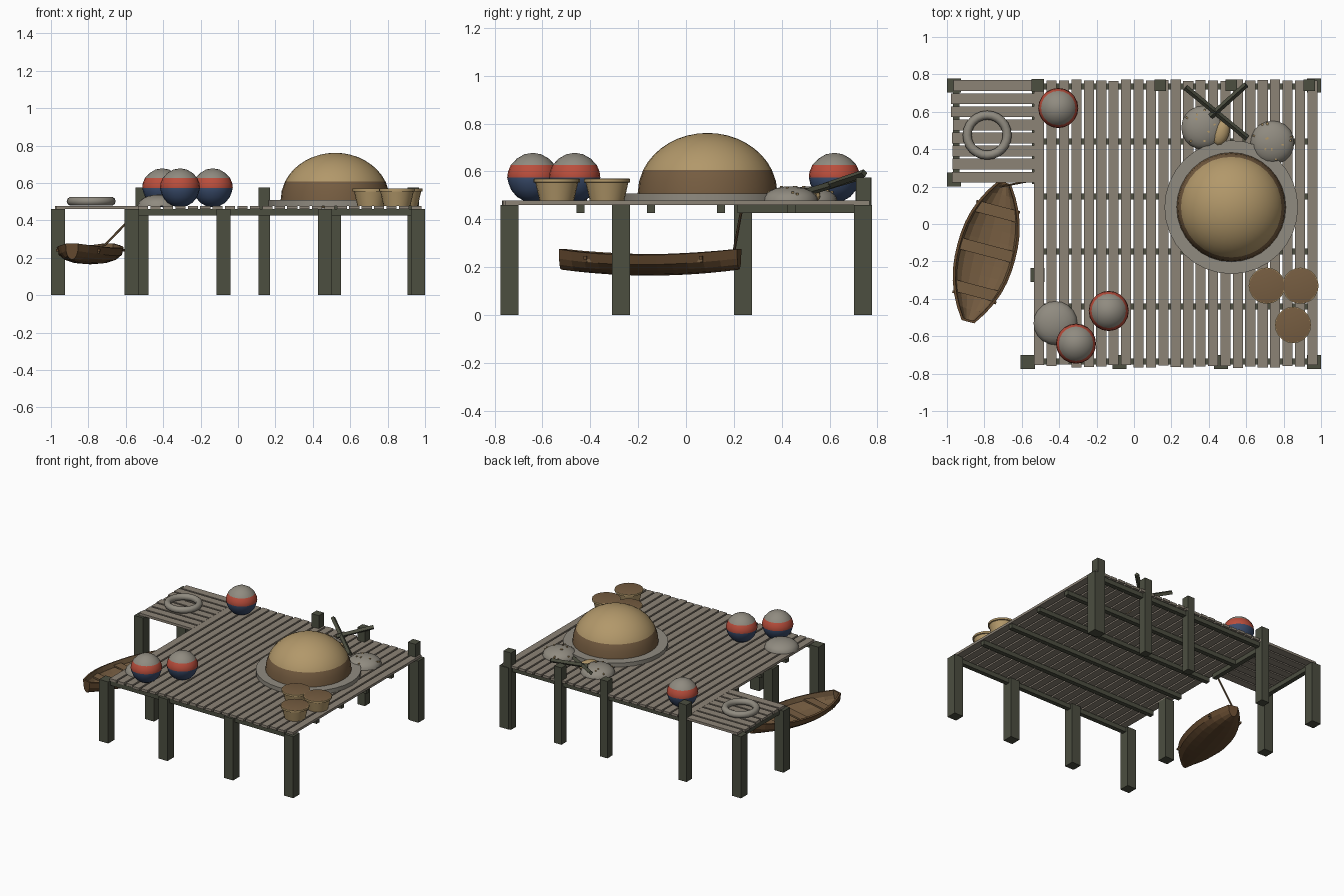
import bpy, bmesh, math, random
from mathutils import Vector, Matrix

random.seed(4)
if "Cube" in bpy.data.objects:
    bpy.data.objects.remove(bpy.data.objects["Cube"])


def material(name, *rgb):
    col = [(c / 255 / 12.92 if c < 10 else ((c / 255 + 0.055) / 1.055) ** 2.4) for c in rgb] + [1]
    m = bpy.data.materials.new(name)
    m.use_nodes = True
    m.diffuse_color = col
    m.node_tree.nodes["Principled BSDF"].inputs["Base Color"].default_value = col
    return m


PLANK = material("weathered plank", 140, 131, 118)
POST = material("dark timber", 76, 78, 64)
GREY = material("pale grey", 144, 139, 128)
TAN = material("straw tan", 178, 152, 106)
BROWN = material("warm brown", 118, 93, 65)
HULL = material("boat brown", 98, 72, 46)
RED = material("faded red", 186, 78, 60)
BLUE = material("navy blue", 58, 76, 108)


def finish(name, bm, mats, loc=(0, 0, 0), smooth=None):
    bmesh.ops.recalc_face_normals(bm, faces=bm.faces)
    me = bpy.data.meshes.new(name)
    bm.to_mesh(me)
    bm.free()
    for m in mats:
        me.materials.append(m)
    ob = bpy.data.objects.new(name, me)
    ob.location = loc
    bpy.context.collection.objects.link(ob)
    if smooth:
        bpy.ops.object.select_all(action='DESELECT')
        ob.select_set(True)
        bpy.context.view_layer.objects.active = ob
        bpy.ops.object.shade_smooth_by_angle(angle=math.radians(smooth))
    return ob


def box(name, centre, size, mat):
    bm = bmesh.new()
    bmesh.ops.create_cube(bm, size=1)
    bmesh.ops.scale(bm, vec=size, verts=bm.verts)
    return finish(name, bm, [mat], centre)


def lathe(name, profile, loc, mats, rule=lambda c: 0, steps=24, smooth=35):
    """Spin an (r, z) profile around the upright axis."""
    bm = bmesh.new()
    vs = [bm.verts.new((r, 0, z)) for r, z in profile]
    es = [bm.edges.new(p) for p in zip(vs, vs[1:])]
    bmesh.ops.spin(bm, geom=vs + es, cent=(0, 0, 0), axis=(0, 0, 1),
                   angle=math.tau, steps=steps, use_merge=False)
    bmesh.ops.remove_doubles(bm, verts=bm.verts, dist=1e-4)
    for f in bm.faces:
        f.material_index = rule(f.calc_center_median())
    return finish(name, bm, mats, loc, smooth)


def stick(name, a, b, width, mat, sides=4):
    a, b = Vector(a), Vector(b)
    bm = bmesh.new()
    bmesh.ops.create_cone(bm, cap_ends=True, segments=sides, radius1=width / 2,
                          radius2=width / 2, depth=(b - a).length)
    ob = finish(name, bm, [mat], (a + b) / 2)
    ob.rotation_euler = (b - a).to_track_quat('Z', 'Y').to_euler()
    return ob


DECK = 0.478

# Deck planks
for i in range(23):
    front, back = -0.75 - random.uniform(0, 0.02), 0.765 + random.uniform(0, 0.008)
    box("deck_plank", (-0.507 + i * 0.0664, (front + back) / 2, 0.469),
        (0.054, back - front, 0.018), PLANK)
for i in range(8):
    left = -0.98 + random.uniform(0, 0.02)
    box("side_plank", ((left - 0.535) / 2, 0.74 - i * 0.07, 0.469),
        (-0.535 - left, 0.058, 0.018), PLANK)

# Beams below the planks
for i in range(6):
    box("cross_beam", (0.22, -0.735 + i * 0.294, 0.443), (1.5, 0.033, 0.033), POST)
for x in (-0.95, -0.53):
    box("side_beam", (x, 0.49, 0.443), (0.033, 0.55, 0.033), POST)

# Posts: x, y, width, top
for x, y, w, top in [(-0.568, -0.738, 0.075, 0.46), (-0.078, -0.738, 0.075, 0.46),
                     (0.465, -0.738, 0.075, 0.46), (0.962, -0.738, 0.075, 0.46),
                     (-0.515, -0.272, 0.075, 0.46), (-0.962, 0.238, 0.075, 0.46),
                     (-0.962, 0.74, 0.075, 0.46), (0.962, 0.74, 0.075, 0.46),
                     (-0.514, 0.742, 0.066, 0.575), (0.14, 0.742, 0.06, 0.575),
                     (0.52, 0.742, 0.06, 0.575), (0.938, 0.742, 0.062, 0.575)]:
    box("post", (x, y, top / 2), (w, w, top), POST)

# Domed hut on a round base
HUT = (0.52, 0.09, DECK)
lathe("hut_base", [(0, 0), (0.357, 0), (0.357, 0.03), (0, 0.03)], HUT, [GREY], steps=32)
R, H, split = 0.292, 0.253, 0.4
angles = [0, split / 2] + [split + (math.pi / 2 - split) * i / 8 for i in range(9)]
dome = [(R * math.cos(a), 0.03 + H * math.sin(a)) for a in angles]
lathe("hut_dome", [(0, 0.03)] + dome, HUT, [BROWN, TAN],
      lambda c: int(c.z > 0.03 + H * math.sin(split)), steps=32)

# Banded floats
for x, y in [(-0.405, 0.62), (-0.135, -0.465), (-0.31, -0.64)]:
    r = 0.104
    lats = [-90, -70, -50, -30, -14, 0, 14, 31, 50, 70, 90]
    prof = [(r * math.cos(math.radians(a)) * (1.03 if 0 <= a <= 31 else 1),
             r * math.sin(math.radians(a))) for a in lats]
    lathe("float", prof, (x, y, DECK + r - 0.008), [BLUE, RED, GREY],
          lambda c: 0 if c.z < 0 else 1 if c.z < 0.054 else 2, steps=20)


# Low grey mounds, two of them with specks
def mound(x, y, specks):
    r, h = 0.117, 0.06
    prof = [(0, 0)] + [(r * math.cos(i * math.pi / 12), h * math.sin(i * math.pi / 12))
                       for i in range(7)]
    lathe("mound", prof, (x, y, DECK), [GREY], steps=20, smooth=60)
    for _ in range(specks):
        a, e = random.uniform(0, math.tau), random.uniform(0.3, 1.3)
        p = (x + r * math.cos(e) * math.cos(a), y + r * math.cos(e) * math.sin(a),
             DECK + h * math.sin(e))
        box("mound_speck", p, (0.012, 0.009, 0.008), TAN).rotation_euler.z = a


mound(-0.42, -0.53, 0)
mound(0.37, 0.515, 12)
mound(0.74, 0.435, 12)

# Tan shell piece leaning by a mound
bm = bmesh.new()
bmesh.ops.create_uvsphere(bm, u_segments=12, v_segments=8, radius=1)
bmesh.ops.scale(bm, vec=(0.045, 0.075, 0.035), verts=bm.verts)
finish("shell_piece", bm, [TAN], (0.465, 0.49, 0.497), 40).rotation_euler.z = -0.3

# Crossed poles
stick("long_pole", (0.275, 0.73, 0.58), (0.605, 0.46, 0.5), 0.032, POST)
stick("short_pole", (0.6, 0.745, 0.593), (0.41, 0.575, 0.535), 0.032, POST)

# Baskets with filled tops
for x, y in [(0.71, -0.33), (0.89, -0.33), (0.85, -0.54)]:
    lathe("basket", [(0, 0), (0.072, 0), (0.089, 0.075), (0.097, 0.077), (0.097, 0.091),
                     (0.093, 0.092), (0, 0.092)], (x, y, DECK), [TAN, BROWN],
          lambda c: int(c.z > 0.0918), steps=20)

# Life ring
ring = [(0.107 + 0.024 * math.cos(i * math.pi / 5), 0.024 * math.sin(i * math.pi / 5))
        for i in range(11)]
lathe("life_ring", ring, (-0.785, 0.475, DECK + 0.024), [GREY], smooth=60)

# Boat hull lofted from half-oval sections
TURN, BOAT = -0.257, Vector((-0.79, -0.15, 0))
SPIN = Matrix.Rotation(TURN, 3, 'Z')


def half_width(t):
    return 0.035 + 0.125 * (1 - abs(t) ** 2.3)


bm = bmesh.new()
rows = []
for i in range(13):
    t = i / 6 - 1
    rise = 0.025 * t * t
    rows.append([bm.verts.new((-half_width(t) * math.cos(a), 0.385 * t,
                               0.25 + rise - 0.085 * math.sin(a) ** 0.8))
                 for a in [j * math.pi / 8 for j in range(8)] + [math.pi - 1e-9]])
for p, q in zip(rows, rows[1:]):
    for j in range(8):
        bm.faces.new((p[j], p[j + 1], q[j + 1], q[j]))
bm.faces.new(rows[0][::-1])
bm.faces.new(rows[-1])
bmesh.ops.recalc_face_normals(bm, faces=bm.faces)
if sum(f.normal.z for f in bm.faces) > 0:
    bmesh.ops.reverse_faces(bm, faces=bm.faces)
me = bpy.data.meshes.new("boat_hull")
bm.to_mesh(me)
bm.free()
for m in (HULL, BROWN):
    me.materials.append(m)
hull = bpy.data.objects.new("boat_hull", me)
bpy.context.collection.objects.link(hull)
hull.location, hull.rotation_euler.z = BOAT, TURN
shell = hull.modifiers.new("thickness", 'SOLIDIFY')
shell.thickness, shell.offset, shell.material_offset = 0.014, -1, 1

# Boat seats, side studs and mooring rope
for y in (-0.215, 0.01, 0.225):
    w = half_width(y / 0.385)
    box("boat_seat", BOAT + SPIN @ Vector((0, y, 0.228)), (1.8 * w, 0.062, 0.012),
        BROWN).rotation_euler.z = TURN
for side in (-1, 1):
    for y in (-0.25, 0.25):
        p = BOAT + SPIN @ Vector((side * half_width(y / 0.385), y, 0.24))
        box("boat_stud", p, (0.014, 0.014, 0.014), HULL).rotation_euler.z = TURN
stick("mooring_rope", (-0.715, 0.2, 0.265), (-0.53, 0.235, 0.455), 0.012, BROWN, 6)
